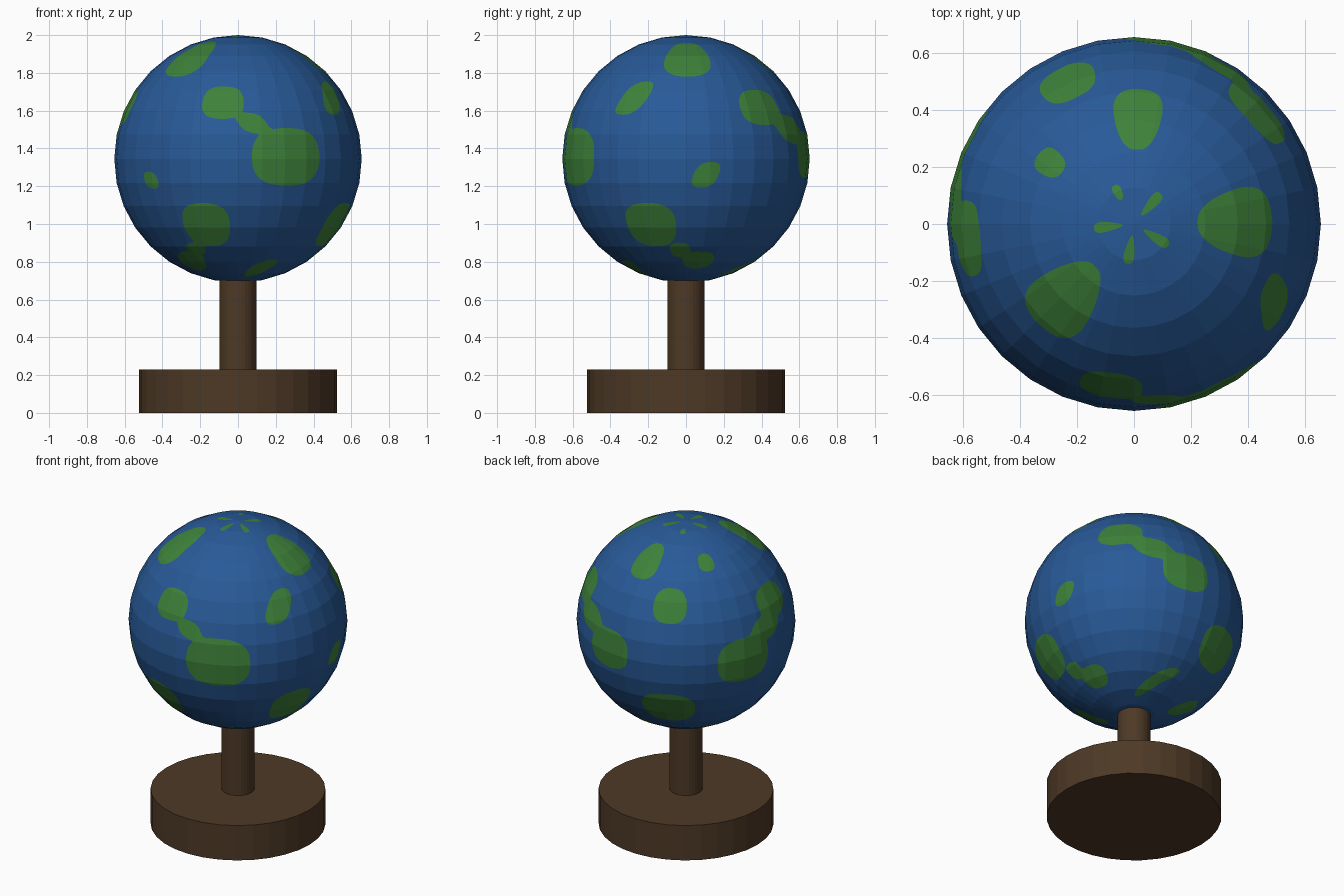
import bpy, bmesh, math

if "Cube" in bpy.data.objects:
    bpy.data.objects.remove(bpy.data.objects["Cube"])

R, CZ = 0.655, 1.345      # ball radius and centre height


def material(name, rgb):
    m = bpy.data.materials.new(name)
    m.diffuse_color = (*rgb, 1)
    m.use_nodes = True
    m.node_tree.nodes["Principled BSDF"].inputs["Base Color"].default_value = m.diffuse_color
    return m


ocean = material("ocean blue", (0.021, 0.102, 0.314))
land = material("land green", (0.048, 0.223, 0.042))
wood = material("dark wood", (0.076, 0.041, 0.019))


def add_object(name, bm, mats):
    me = bpy.data.meshes.new(name)
    bm.to_mesh(me)
    bm.free()
    for m in mats:
        me.materials.append(m)
    ob = bpy.data.objects.new(name, me)
    bpy.context.collection.objects.link(ob)
    return ob


def cylinder(name, radius, z0, z1):
    bm = bmesh.new()
    bmesh.ops.create_cone(bm, cap_ends=True, segments=32, radius1=radius,
                          radius2=radius, depth=z1 - z0)
    bmesh.ops.translate(bm, verts=bm.verts, vec=(0, 0, (z0 + z1) / 2))
    add_object(name, bm, [wood])


# Stand
cylinder("base", 0.523, 0, 0.23)
cylinder("stem", 0.098, 0.23, 0.71)

# Land blobs in degrees: longitude from the front, latitude, half sizes, lean
big = [
    (24, 1, 17.5, 13.5, 0), (-8, 27.5, 11, 8.5, 0), (7, 17, 7, 5, -0.6),
    (132, 25, 13, 9, 0), (169, 2, 13.5, 11, 0), (151, 14, 11, 7, -0.6),
    (-85, 25, 13, 9, 0), (-112, -1, 16, 12.5, 0), (-96, 13, 11, 7, 0.6),
]
north = [
    (-43, 57, 17.5, 15, 0), (91, 56, 18, 14, 0), (178, 55, 12.5, 11.5, 0),
    (234, 56, 7.5, 5.5, 0), (61, 30, 8, 9, 0.5), (205, 32, 10.5, 9.5, 0),
]
south = [
    (99.5, -7.5, 6, 6, 0.4), (-46, -10, 4.5, 4, -0.3),
    (-18, -33, 13.5, 12, 0), (-43, -57, 14, 8, 0.5), (-30, -47, 7, 4, 0),
    (70, -33, 14.5, 12, 0), (100, -56, 13, 7, 0), (86, -48, 7, 5, 0),
    (204, -31, 16.5, 12, 0), (236, -63, 13, 9, 0.6),
    (162, -62, 9, 11, 1.6), (22, -64, 11, 9, 0.8),
]
petals = [(lon, 82, 10, 4.5, 0) for lon in (-9, 58, 139, 276)]
petals.append((207, 79, 7, 2.5, 0))
blobs = big + north + south + petals


def field(p):
    """Positive on land, negative on sea; neighbouring blobs flow together."""
    lon = math.degrees(math.atan2(p.x, -p.y))
    lat = math.degrees(math.asin(max(-1, min(1, p.z / p.length))))
    total = 0
    for blon, blat, hlon, hlat, lean in blobs:
        dv = lat - blat
        if abs(dv) > 2 * hlat:
            continue
        du = (lon - blon + 180) % 360 - 180 - lean * dv
        d = abs(du / hlon) ** 2.6 + abs(dv / hlat) ** 2.6
        if d < 4:
            total += math.exp(4 * (1 - d))
    return total - 1


# Globe: faceted ball, split finely inside its flat facets
bm = bmesh.new()
bmesh.ops.create_uvsphere(bm, u_segments=32, v_segments=16, radius=R)
bmesh.ops.subdivide_edges(bm, edges=bm.edges[:], cuts=5, use_grid_fill=True)
bmesh.ops.triangulate(bm, faces=bm.faces[:])

# Cut the coast line where the field changes sign
is_land = {v: field(v.co) > 0 for v in bm.verts}
crossings = []
for e in bm.edges:
    a, b = e.verts
    if is_land[a] != is_land[b]:
        lo, hi = 0.0, 1.0
        for _ in range(9):
            mid = (lo + hi) / 2
            if (field(a.co.lerp(b.co, mid)) > 0) == is_land[a]:
                lo = mid
            else:
                hi = mid
        crossings.append((e, a, min(0.97, max(0.03, lo))))
coast = [bmesh.utils.edge_split(e, a, t)[1] for e, a, t in crossings]
bmesh.ops.connect_verts(bm, verts=coast)
for f in bm.faces:
    known = [is_land[v] for v in f.verts if v in is_land]
    f.material_index = 1 if known and known[0] else 0
    f.smooth = False
bmesh.ops.translate(bm, verts=bm.verts, vec=(0, 0, CZ))
add_object("globe", bm, [ocean, land])
